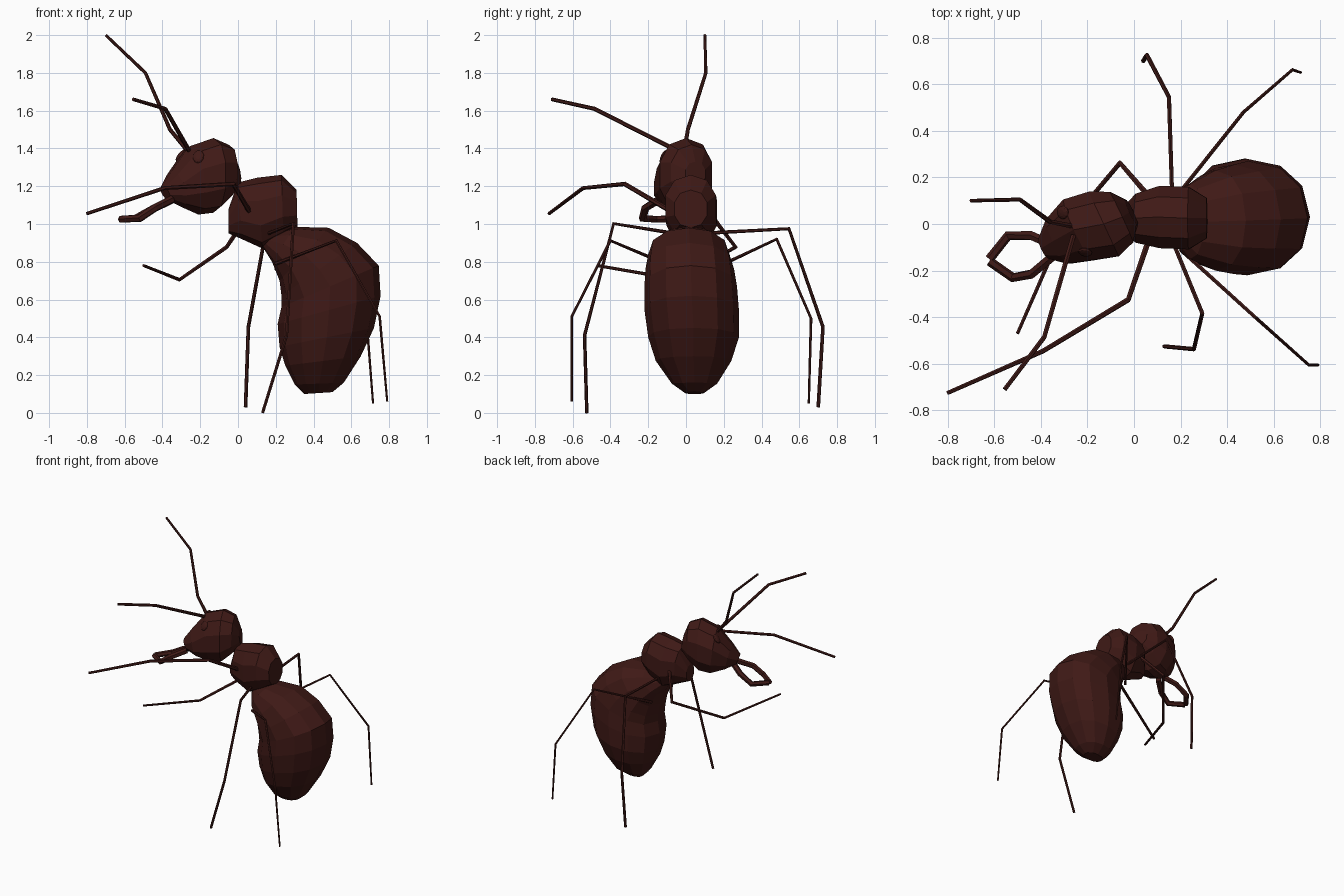
import bpy, bmesh, math
from mathutils import Vector

mat = bpy.data.materials.new("dark_red_brown")
mat.diffuse_color = (0.05, 0.010, 0.008, 1)


def skin(name, loops):
    """Join vertex loops into a closed flat-shaded mesh."""
    bm = bmesh.new()
    vs = [[bm.verts.new(p) for p in loop] for loop in loops]
    n = len(vs[0])
    for a, b in zip(vs, vs[1:]):
        for i in range(n):
            j = (i + 1) % n
            bm.faces.new((a[i], a[j], b[j], b[i]))
    bm.faces.new(vs[0])
    bm.faces.new(vs[-1])
    bmesh.ops.recalc_face_normals(bm, faces=bm.faces)
    me = bpy.data.meshes.new(name)
    bm.to_mesh(me)
    bm.free()
    me.materials.append(mat)
    ob = bpy.data.objects.new(name, me)
    bpy.context.collection.objects.link(ob)
    return ob


def body(name, rings, yaw=0.0, sides=12):
    """Each ring: x, z of one rim point, x, z of the opposite one, y centre, half width."""
    lat = Vector((-math.sin(yaw), math.cos(yaw), 0))
    loops = []
    for x1, z1, x2, z2, yc, hw in rings:
        c = Vector(((x1 + x2) / 2, yc, (z1 + z2) / 2))
        up = Vector(((x2 - x1) / 2, 0, (z2 - z1) / 2))
        loop = []
        for i in range(sides):
            t = math.tau * i / sides
            s, k = math.sin(t), math.cos(t)
            s = math.copysign(abs(s) ** 0.9, s)
            k = math.copysign(abs(k) ** 0.9, k)
            loop.append(c + up * k + lat * (hw * s))
        loops.append(loop)
    return skin(name, loops)


def limb(name, pts, r0, r1, sides=6):
    """Jointed rod through the points, tapering from r0 to r1."""
    pts = [Vector(p) for p in pts]
    last = len(pts) - 1
    loops = []
    for i, p in enumerate(pts):
        d = Vector()
        if i > 0:
            d += (p - pts[i - 1]).normalized()
        if i < last:
            d += (pts[i + 1] - p).normalized()
        d.normalize()
        ref = Vector((0.31, 0.95, 0.1)) if abs(d.z) > 0.8 else Vector((0, 0, 1))
        if loops:
            ref = ref_prev
        u = (ref - d * ref.dot(d)).normalized()
        ref_prev = u
        w = d.cross(u)
        r = r0 + (r1 - r0) * i / last
        loops.append([p + (u * math.cos(a) + w * math.sin(a)) * r
                      for a in (math.tau * k / sides for k in range(sides))])
    return skin(name, loops)


# Bean-shaped abdomen, hanging down from the waist
body("abdomen", [
    (0.13, 0.88, 0.20, 0.95, 0.015, 0.06),
    (0.18, 0.80, 0.30, 0.985, 0.01, 0.16),
    (0.22, 0.70, 0.48, 0.98, 0.015, 0.215),
    (0.23, 0.62, 0.63, 0.90, 0.02, 0.235),
    (0.23, 0.56, 0.745, 0.78, 0.025, 0.245),
    (0.21, 0.47, 0.755, 0.62, 0.03, 0.25),
    (0.22, 0.35, 0.72, 0.45, 0.04, 0.24),
    (0.25, 0.25, 0.65, 0.30, 0.04, 0.20),
    (0.30, 0.15, 0.56, 0.16, 0.045, 0.12),
    (0.35, 0.10, 0.50, 0.11, 0.045, 0.05)])

# Thorax
body("thorax", [
    (-0.05, 0.95, -0.05, 1.08, 0.02, 0.05),
    (0.02, 0.92, 0.00, 1.22, 0.025, 0.11),
    (0.13, 0.87, 0.10, 1.245, 0.03, 0.14),
    (0.24, 0.93, 0.23, 1.26, 0.025, 0.14),
    (0.315, 0.98, 0.31, 1.18, 0.025, 0.09)], sides=10)

# Head, turned slightly sideways
YAW = math.radians(25)
head = body("head", [
    (-0.37, 1.13, -0.40, 1.20, -0.105, 0.05),
    (-0.30, 1.09, -0.35, 1.28, -0.075, 0.11),
    (-0.21, 1.05, -0.26, 1.41, -0.025, 0.15),
    (-0.13, 1.06, -0.13, 1.455, 0.0, 0.16),
    (-0.06, 1.13, -0.05, 1.42, 0.03, 0.125),
    (0.00, 1.20, -0.02, 1.33, 0.05, 0.06)], yaw=YAW, sides=10)

# Eyes: small flattened beads set on the head surface
for side, sign in (("left", 1), ("right", -1)):
    guess = Vector((-0.265 - 0.05 * sign, -0.05 + 0.10 * sign, 1.37))
    _, pos, normal, _ = head.closest_point_on_mesh(guess)
    bm = bmesh.new()
    bmesh.ops.create_uvsphere(bm, u_segments=10, v_segments=6, radius=1)
    me = bpy.data.meshes.new(side + "_eye")
    bm.to_mesh(me)
    bm.free()
    me.materials.append(mat)
    eye = bpy.data.objects.new(side + "_eye", me)
    bpy.context.collection.objects.link(eye)
    eye.location = pos
    eye.rotation_euler = normal.to_track_quat('Z', 'Y').to_euler()
    eye.scale = (0.03, 0.038, 0.012)

# Mandibles meeting at the tip
limb("left_mandible", [(-0.35, -0.09, 1.13), (-0.44, -0.05, 1.085),
     (-0.54, -0.05, 1.03), (-0.62, -0.15, 1.025)], 0.022, 0.02)
limb("right_mandible", [(-0.35, -0.14, 1.13), (-0.44, -0.215, 1.085),
     (-0.52, -0.23, 1.03), (-0.62, -0.16, 1.025)], 0.022, 0.02)

# Antennae
limb("left_antenna", [(-0.26, -0.01, 1.38), (-0.36, 0.01, 1.50),
     (-0.49, 0.105, 1.80), (-0.70, 0.10, 2.0)], 0.012, 0.008)
limb("right_antenna", [(-0.26, -0.05, 1.39), (-0.385, -0.485, 1.61),
     (-0.555, -0.71, 1.66)], 0.012, 0.010)

# Legs: root, knee, ankle, foot
limb("front_left_leg", [(0.08, 0.10, 1.09), (-0.06, 0.262, 0.878),
     (-0.31, -0.035, 0.705), (-0.50, -0.47, 0.78)], 0.014, 0.008)
limb("front_right_leg", [(0.07, -0.05, 1.05), (-0.025, -0.325, 1.212),
     (-0.39, -0.545, 1.19), (-0.80, -0.725, 1.055)], 0.014, 0.009)
limb("middle_left_leg", [(0.165, 0.08, 0.95), (0.15, 0.545, 0.975),
     (0.055, 0.725, 0.455), (0.04, 0.70, 0.03)], 0.010, 0.010)
limb("middle_right_leg", [(0.16, -0.06, 0.95), (0.293, -0.383, 1.002),
     (0.257, -0.537, 0.41), (0.13, -0.525, 0.0)], 0.010, 0.009)
limb("hind_left_leg", [(0.20, 0.14, 0.76), (0.47, 0.48, 0.92),
     (0.68, 0.662, 0.50), (0.715, 0.65, 0.05)], 0.010, 0.006)
limb("hind_right_leg", [(0.20, -0.11, 0.79), (0.52, -0.40, 0.912),
     (0.75, -0.605, 0.51), (0.79, -0.605, 0.06)], 0.010, 0.006)
